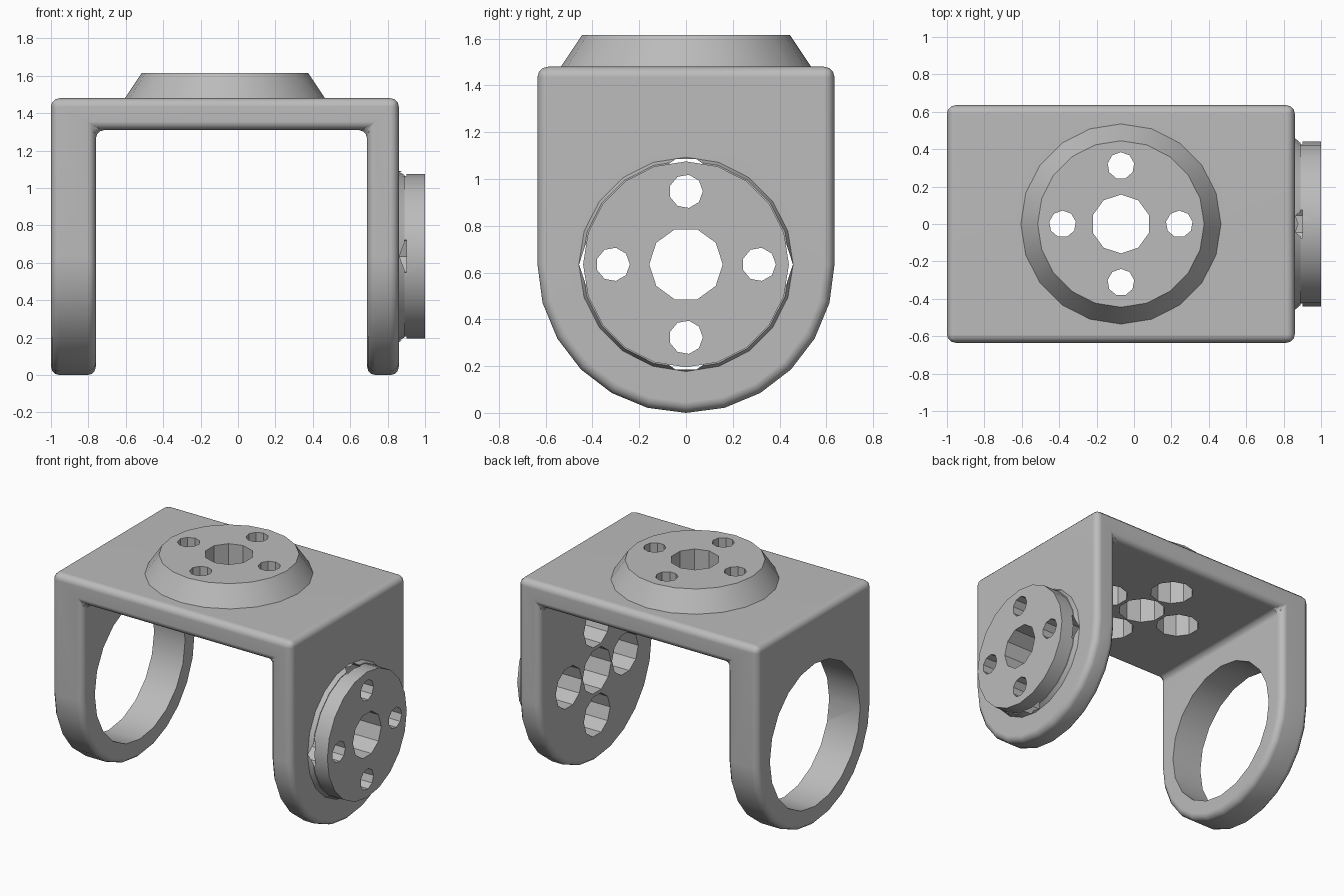
import bpy, bmesh, math
from mathutils import Matrix, Vector

if "Cube" in bpy.data.objects:
    bpy.data.objects.remove(bpy.data.objects["Cube"])

HALF = 0.635          # half depth and arm end radius
MID = -0.07           # centre of the bridge
LEFT, INNER_LEFT, INNER_RIGHT, RIGHT = -1.0, -0.76, 0.69, 0.86
UNDER, TOP = 1.31, 1.48
AXIS_X = Matrix.Rotation(math.pi / 2, 4, 'Y')

grey = bpy.data.materials.new("plain_grey")
grey.use_nodes = True
grey.diffuse_color = (0.5, 0.5, 0.5, 1)
grey.node_tree.nodes["Principled BSDF"].inputs["Base Color"].default_value = (0.5, 0.5, 0.5, 1)


def finish(name, bm):
    bmesh.ops.recalc_face_normals(bm, faces=bm.faces)
    mesh = bpy.data.meshes.new(name)
    bm.to_mesh(mesh)
    bm.free()
    mesh.materials.append(grey)
    ob = bpy.data.objects.new(name, mesh)
    bpy.context.collection.objects.link(ob)
    return ob


def prism(name, outline, direction):
    """Extrude a closed outline along a direction."""
    bm = bmesh.new()
    face = bm.faces.new([bm.verts.new(p) for p in outline])
    out = bmesh.ops.extrude_face_region(bm, geom=[face])
    moved = [v for v in out["geom"] if isinstance(v, bmesh.types.BMVert)]
    bmesh.ops.translate(bm, verts=moved, vec=direction)
    return finish(name, bm)


def disc(name, frame, start, end, r1, r2, sides, offset=(0, 0)):
    """Cylinder or cone along the local z of a frame."""
    bm = bmesh.new()
    place = frame @ Matrix.Translation((*offset, (start + end) / 2))
    bmesh.ops.create_cone(bm, cap_ends=True, segments=sides, radius1=r1,
                          radius2=r2, depth=end - start, matrix=place)
    return finish(name, bm)


def apply(ob, mod):
    bpy.context.view_layer.objects.active = ob
    bpy.ops.object.modifier_apply(modifier=mod.name)


def boolean(ob, tool, operation):
    mod = ob.modifiers.new("boolean", 'BOOLEAN')
    mod.operation, mod.object, mod.solver = operation, tool, 'EXACT'
    apply(ob, mod)
    bpy.data.objects.remove(tool)


# U-shaped bracket, trimmed to round arm ends
low = -0.2
u_shape = [(LEFT, low), (INNER_LEFT, low), (INNER_LEFT, UNDER), (INNER_RIGHT, UNDER),
           (INNER_RIGHT, low), (RIGHT, low), (RIGHT, TOP), (LEFT, TOP)]
bracket = prism("bracket", [(x, -HALF - 0.1, z) for x, z in u_shape],
                Vector((0, 2 * HALF + 0.2, 0)))
steps = 12
arch = [(-2, HALF, TOP + 0.2)]
arch += [(-2, HALF * math.cos(math.pi * i / steps), HALF - HALF * math.sin(math.pi * i / steps))
         for i in range(steps + 1)]
arch.append((-2, -HALF, TOP + 0.2))
boolean(bracket, prism("arm_trim", arch, Vector((4, 0, 0))), 'INTERSECT')

# Rounded edges
bevel = bracket.modifiers.new("bevel", 'BEVEL')
bevel.width, bevel.segments = 0.045, 3
bevel.limit_method, bevel.angle_limit = 'ANGLE', math.radians(40)
apply(bracket, bevel)

# Large bearing opening in the left arm
arm_frame = Matrix.Translation((0, 0, HALF)) @ AXIS_X
boolean(bracket, disc("bearing_opening", arm_frame, -1.2, -0.6, 0.5, 0.5, 20), 'DIFFERENCE')

# Tapered top boss, and side boss with a small collar
top_frame = Matrix.Translation((MID, 0, 0))
boolean(bracket, disc("top_boss", top_frame, TOP - 0.03, 1.615, 0.555, 0.445, 20), 'UNION')
boolean(bracket, disc("side_collar", arm_frame, RIGHT - 0.05, RIGHT + 0.03, 0.48, 0.445, 20), 'UNION')
boolean(bracket, disc("side_boss", arm_frame, RIGHT - 0.03, 1.0, 0.44, 0.44, 20), 'UNION')

# Centre bore and four counterbored screw holes through each boss
for frame, inner, outer in ((top_frame, UNDER, 1.615), (arm_frame, INNER_RIGHT, 1.0)):
    boolean(bracket, disc("bore", frame, inner - 0.1, outer + 0.1, 0.157, 0.157, 10), 'DIFFERENCE')
    for k in range(4):
        a = k * math.pi / 2
        spot = (0.312 * math.cos(a), 0.312 * math.sin(a))
        boolean(bracket, disc("screw", frame, inner - 0.1, outer + 0.1, 0.072, 0.072, 9, spot), 'DIFFERENCE')
        boolean(bracket, disc("recess", frame, inner - 0.1, outer - 0.1, 0.145, 0.145, 10, spot), 'DIFFERENCE')

# Soft shading on the rounds, crisp elsewhere
bpy.ops.object.select_all(action='DESELECT')
bracket.select_set(True)
bpy.context.view_layer.objects.active = bracket
bpy.ops.object.shade_smooth_by_angle(angle=math.radians(32))
weighted = bracket.modifiers.new("weighted_normals", 'WEIGHTED_NORMAL')
weighted.keep_sharp = True
